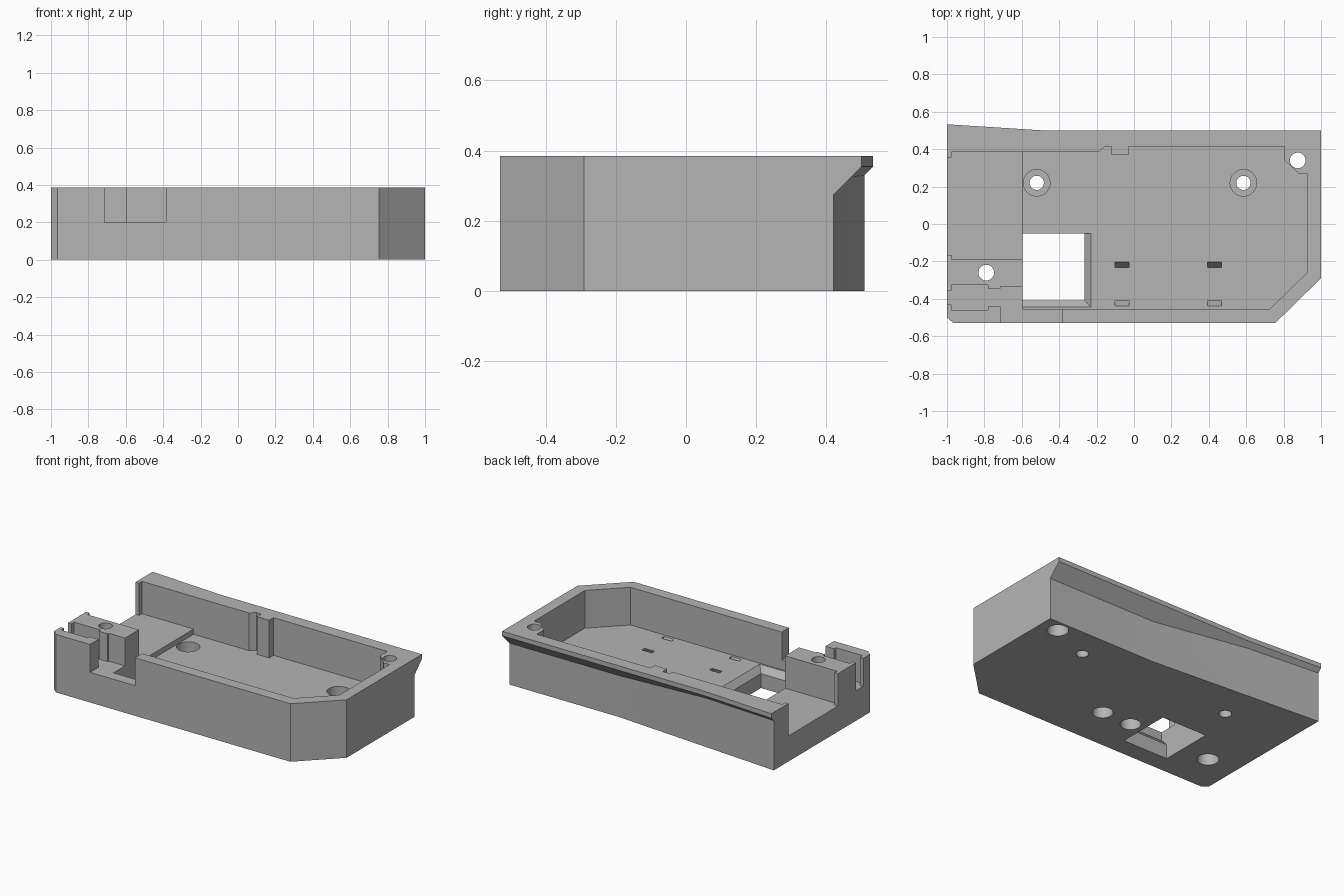
import bpy, bmesh, math

old = bpy.data.objects.get("Cube")
if old:
    bpy.data.objects.remove(old, do_unlink=True)

TOP = 0.385        # rim height
FLOOR = 0.135      # main cavity floor
LEDGE = 0.17       # raised floor at the open end
NOTCH = 0.2        # floor of the front notch and socket
ABOVE = 0.5        # cutters end above the rim
BELOW = -0.1       # cutters start below the base

grey = bpy.data.materials.new("matte_grey")
grey.use_nodes = True
grey.diffuse_color = (0.46, 0.46, 0.46, 1)
grey.node_tree.nodes["Principled BSDF"].inputs["Base Color"].default_value = grey.diffuse_color


def loft(name, rings):
    """Closed solid through matching rings of 3D points."""
    bm = bmesh.new()
    loops = [[bm.verts.new(p) for p in ring] for ring in rings]
    n = len(loops[0])
    for a, b in zip(loops, loops[1:]):
        for i in range(n):
            j = (i + 1) % n
            bm.faces.new((a[i], a[j], b[j], b[i]))
    bm.faces.new(loops[0][::-1])
    bm.faces.new(loops[-1])
    bmesh.ops.recalc_face_normals(bm, faces=bm.faces)
    mesh = bpy.data.meshes.new(name)
    bm.to_mesh(mesh)
    bm.free()
    mesh.materials.append(grey)
    obj = bpy.data.objects.new(name, mesh)
    bpy.context.collection.objects.link(obj)
    return obj


def prism(name, outline, z0, z1):
    return loft(name, [[(x, y, z) for x, y in outline] for z in (z0, z1)])


def rect(x0, x1, y0, y1):
    return [(x0, y0), (x1, y0), (x1, y1), (x0, y1)]


def bore(name, x, y, r, z0, z1, sides=40):
    turn = [2 * math.pi * i / sides for i in range(sides)]
    return prism(name, [(x + r * math.cos(t), y + r * math.sin(t)) for t in turn], z0, z1)


def combine(target, tool, operation):
    mod = target.modifiers.new(operation.lower(), 'BOOLEAN')
    mod.operation = operation
    mod.solver = 'EXACT'
    mod.object = tool
    graph = bpy.context.evaluated_depsgraph_get()
    mesh = bpy.data.meshes.new_from_object(target.evaluated_get(graph))
    target.modifiers.clear()
    target.data = mesh
    bpy.data.objects.remove(tool, do_unlink=True)


# Outer block with a chamfered corner and a slightly angled back wall
tray = prism("case_tray", [(-0.965, -0.53), (0.755, -0.53), (1, -0.29), (1, 0.42),
                           (0.2, 0.42), (-1, 0.508), (-1, -0.5)], 0, TOP)

# Overhanging back lip with a sloped underside
lip_profile = [(0.35, 0.205), (0.5, 0.355), (0.5, TOP), (0.35, TOP)]
lip = loft("back_lip", [[(x, y + dy, z) for y, z in lip_profile]
                        for x, dy in ((1, 0), (-0.48, 0), (-1, 0.033))])
combine(tray, lip, 'UNION')

cutters = []

# Main cavity with a corner boss and a back rib
cutters.append(prism("main_cavity", [
    (-0.595, -0.455), (0.725, -0.455), (0.925, -0.26), (0.925, 0.27), (0.88, 0.27),
    (0.805, 0.34), (0.805, 0.415), (-0.03, 0.415), (-0.03, 0.37), (-0.12, 0.37),
    (-0.12, 0.415), (-0.155, 0.415), (-0.19, 0.385), (-0.595, 0.385)], FLOOR, ABOVE))

# Raised end bay and its side opening, small socket, its slot and the front notch
for name, box, z in [
    ("end_bay", (-0.975, -0.55, -0.19, 0.385), LEDGE),
    ("side_opening", (-1.1, -0.9, -0.165, 0.355), LEDGE),
    ("socket", (-0.975, -0.78, -0.46, -0.325), NOTCH),
    ("socket_neck", (-0.8, -0.7, -0.44, -0.345), NOTCH),
    ("side_slot", (-1.1, -0.9, -0.43, -0.355), NOTCH),
    ("front_notch_inner", (-0.715, -0.55, -0.6, -0.335), NOTCH),
    ("front_notch", (-0.65, -0.385, -0.6, -0.42), NOTCH),
]:
    cutters.append(prism(name, rect(*box), z, ABOVE))

# Floor window, bevelled on two sides
small = rect(-0.595, -0.265, -0.408, -0.05)
large = rect(-0.595, -0.23, -0.445, -0.05)
cutters.append(loft("floor_window", [[(x, y, z) for x, y in ring] for ring, z in (
    (small, BELOW), (small, FLOOR - 0.04), (large, FLOOR), (large, ABOVE))]))

# Floor screw holes with head recesses above
for x in (-0.52, 0.585):
    cutters.append(bore("screw_hole", x, 0.22, 0.038, BELOW, ABOVE))
    cutters.append(bore("head_recess", x, 0.22, 0.071, 0.06, ABOVE))

# Rim screw holes with wider recesses below
for x, y in ((0.875, 0.34), (-0.79, -0.26)):
    cutters.append(bore("rim_hole", x, y, 0.042, BELOW, ABOVE))
    cutters.append(bore("base_recess", x, y, 0.065, BELOW, 0.1))

# Blind round pockets underneath
for x in (0.046, -0.17):
    cutters.append(bore("base_pocket", x, -0.235, 0.062, BELOW, 0.08))

# Strap tunnels that dip under the floor
strap = [(-0.45, 0.16), (-0.4, 0.06), (-0.24, 0.06), (-0.19, 0.16),
         (-0.22, 0.16), (-0.255, 0.085), (-0.385, 0.085), (-0.42, 0.16)]
for x in (-0.065, 0.43):
    cutters.append(loft("strap_tunnel", [[(x + dx, y, z) for y, z in strap]
                                         for dx in (-0.037, 0.037)]))

for cutter in cutters:
    combine(tray, cutter, 'DIFFERENCE')

# Smooth bores, crisp edges
bpy.ops.object.select_all(action='DESELECT')
tray.select_set(True)
bpy.context.view_layer.objects.active = tray
bpy.ops.object.shade_smooth_by_angle(angle=math.radians(20))
